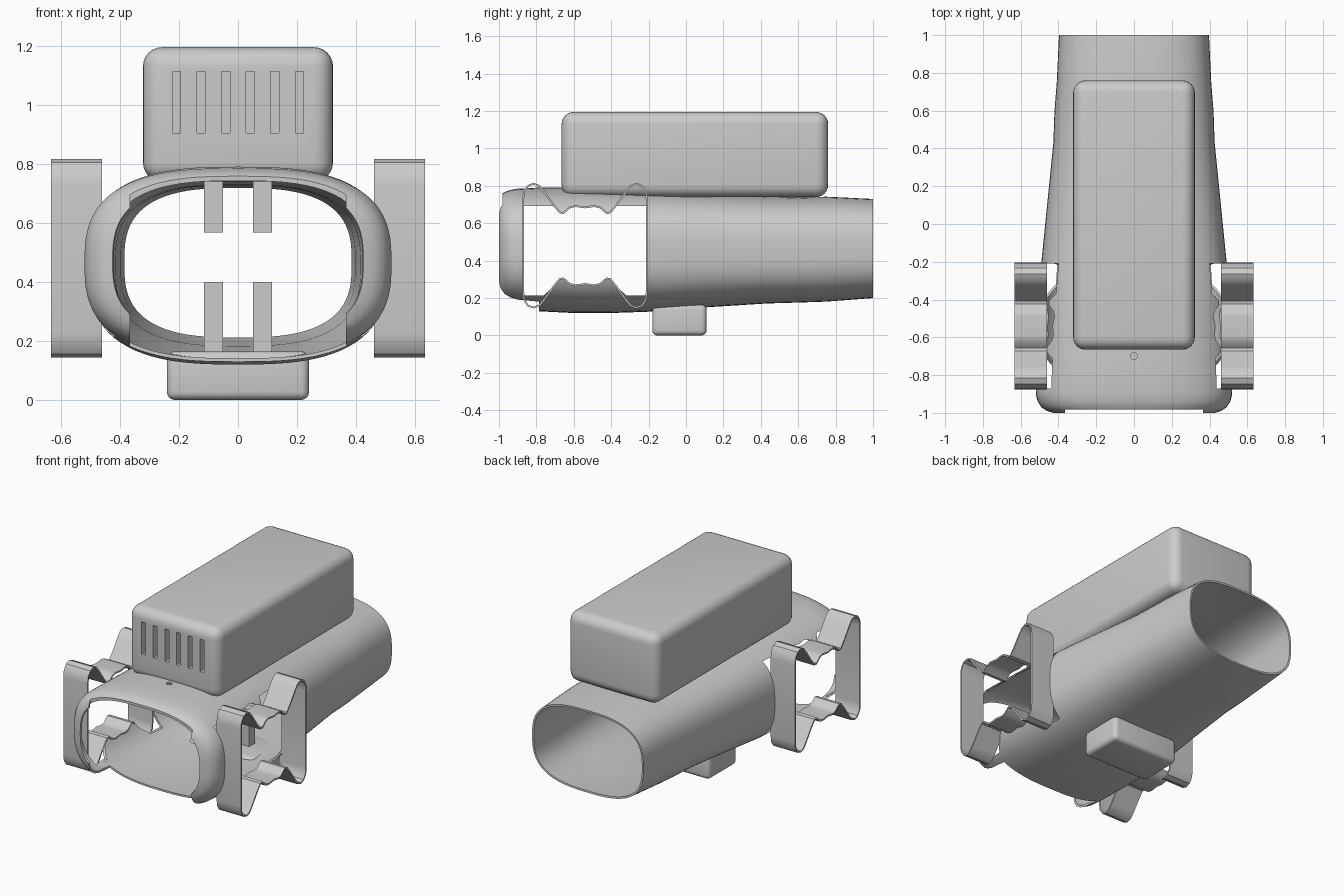
import bpy, bmesh, math

if "Cube" in bpy.data.objects:
    bpy.data.objects.remove(bpy.data.objects["Cube"])

def add(name, bm):
    me = bpy.data.meshes.new(name)
    bm.to_mesh(me)
    bm.free()
    ob = bpy.data.objects.new(name, me)
    bpy.context.collection.objects.link(ob)
    return ob

def box(name, lo, hi, bevel=0.0, seg=6):
    bm = bmesh.new()
    bmesh.ops.create_cube(bm, size=1)
    for v in bm.verts:
        v.co = [(a + b) / 2 + c * (b - a) for a, b, c in zip(lo, hi, v.co)]
    if bevel:
        bmesh.ops.bevel(bm, geom=bm.edges[:], offset=bevel, segments=seg,
                        profile=0.5, affect='EDGES')
    return add(name, bm)

def prism(name, pts, x0, x1, capped):
    """Extrude a closed (y, z) outline along x."""
    bm = bmesh.new()
    a = [bm.verts.new((x0, y, z)) for y, z in pts]
    b = [bm.verts.new((x1, y, z)) for y, z in pts]
    n = len(pts)
    for i in range(n):
        k = (i + 1) % n
        bm.faces.new((a[i], a[k], b[k], b[i]))
    if capped:
        bm.faces.new(a)
        bm.faces.new(b)
        bmesh.ops.recalc_face_normals(bm, faces=bm.faces[:])
    return add(name, bm)

def finish(ob, cutters=(), angle=35):
    """Cut, bake modifiers, smooth."""
    for c in cutters:
        c.hide_render = True
        m = ob.modifiers.new("cut", 'BOOLEAN')
        m.operation, m.solver, m.object = 'DIFFERENCE', 'EXACT', c
    dg = bpy.context.evaluated_depsgraph_get()
    dg.update()
    me = bpy.data.meshes.new_from_object(ob.evaluated_get(dg))
    ob.modifiers.clear()
    ob.data = me
    for c in cutters:
        bpy.data.objects.remove(c)
    bpy.ops.object.select_all(action='DESELECT')
    ob.select_set(True)
    bpy.context.view_layer.objects.active = ob
    bpy.ops.object.shade_smooth_by_angle(angle=math.radians(angle))

# Side frame outline: one quadrant (dy, dz), mirrored four ways
Q = [(0, .205), (.05, .212), (.08, .205), (.115, .175), (.135, .178),
     (.17, .22), (.22, .29), (.245, .32), (.275, .331), (.305, .32),
     (.325, .29), (.33, .25)]
loop = (Q + [(y, -z) for y, z in Q[::-1]] + [(-y, -z) for y, z in Q[1:]]
        + [(-y, z) for y, z in Q[:0:-1]])
CY, CZ = -.54, .48
frame_pts = [(CY + y, CZ + z) for y, z in loop]
window_pts = [(CY + y, CZ + max(-.265, min(.212, z))) for y, z in loop]

# Main tube: stations (y, half width, bottom z, top z)
ST = [(-1, .425, .205, .735), (-.99, .46, .185, .752), (-.97, .49, .167, .767),
      (-.94, .51, .153, .778), (-.9, .52, .142, .785), (-.8, .515, .13, .79),
      (-.6, .508, .12, .79), (-.4, .5, .12, .784), (-.2, .49, .127, .775),
      (.1, .46, .15, .76), (.43, .427, .171, .742), (.6, .421, .176, .739),
      (.75, .409, .181, .742), (1, .397, .2, .73)]
N = 80
P = 2 / 2.8
bm = bmesh.new()
rings = []
for y, w, zb, zt in ST:
    ring = []
    for j in range(N):
        c, s = math.cos(math.tau * j / N), math.sin(math.tau * j / N)
        x = w * math.copysign(abs(c) ** P, c)
        z = (zb + zt) / 2 + (zt - zb) / 2 * math.copysign(abs(s) ** P, s)
        ring.append(bm.verts.new((x, y, z)))
    rings.append(ring)
for r, q in zip(rings, rings[1:]):
    for j in range(N):
        k = (j + 1) % N
        bm.faces.new((r[j], q[j], q[k], r[k]))
body = add("body_shell", bm)
sol = body.modifiers.new("wall", 'SOLIDIFY')
sol.thickness, sol.offset = .012, -1

# Openings: side windows, front lip gaps, small hole on top
bm = bmesh.new()
bmesh.ops.create_cone(bm, cap_ends=True, segments=24, radius1=.018, radius2=.018, depth=.2)
hole = add("hole_cutter", bm)
hole.location = (0, -.7, .8)
cuts = [prism("window_cutter", window_pts, s * .3, s * .75, True) for s in (-1, 1)]
cuts += [box("lower_lip_cutter", (-.365, -1.1, 0), (.365, -.785, .4)),
         box("upper_lip_cutter", (-.365, -1.1, .5), (.365, -.982, 1)), hole]
finish(body, cuts)

# Side frames
for side, s in (("left", -1), ("right", 1)):
    fr = prism(side + "_side_frame", frame_pts, s * .46, s * .633, False)
    m = fr.modifiers.new("wall", 'SOLIDIFY')
    m.thickness, m.offset = .01, 0
    finish(fr)

# Top housing with vent slits
top = box("top_housing", (-.322, -.665, .74), (.322, .76, 1.195), .065)
slits = []
for i in range(6):
    x = -.208 + i * .0832
    slits.append(box("slit_cutter", (x - .014, -.8, .905), (x + .014, -.6, 1.113)))
finish(top, slits)

# Bottom block
finish(box("bottom_block", (-.241, -.18, 0), (.241, .11, .165), .028, 4))

# Inner tabs
for side, s in (("left", -1), ("right", 1)):
    for nm, z0, z1 in (("upper", .567, .758), ("lower", .142, .4)):
        x0, x1 = sorted((s * .05, s * .115))
        box(f"{side}_{nm}_tab", (x0, -.05, z0), (x1, .01, z1))
